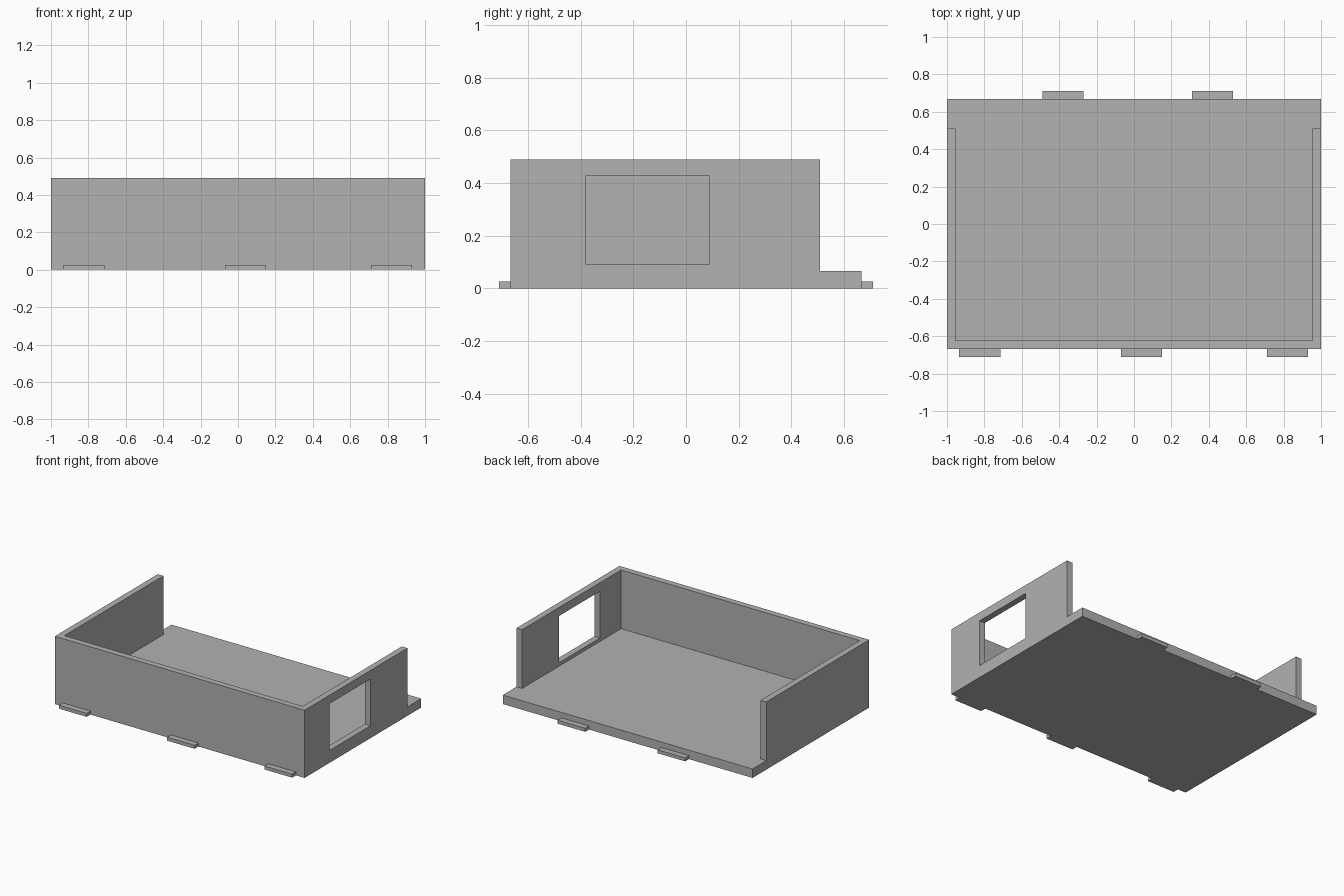
import bpy
import bmesh

cube = bpy.data.objects.get("Cube")
if cube:
    bpy.data.objects.remove(cube, do_unlink=True)

# Overall sizes
HALF_X, HALF_Y, HEIGHT = 1.0, 0.667, 0.49
FLOOR, WALL = 0.065, 0.045
WALL_END = 0.51
TAB_WIDTH, TAB_DEPTH, TAB_HEIGHT = 0.22, 0.043, 0.025

grey = bpy.data.materials.new("plain grey")
grey.use_nodes = True
colour = (0.445, 0.445, 0.445, 1)
grey.diffuse_color = colour
grey.node_tree.nodes["Principled BSDF"].inputs["Base Color"].default_value = colour


def prism(name, outline, z0, z1):
    """Extrude a plan outline from z0 up to z1."""
    bm = bmesh.new()
    base = bm.faces.new([bm.verts.new((x, y, z0)) for x, y in outline])
    top = bmesh.ops.extrude_face_region(bm, geom=[base])["geom"]
    verts = [v for v in top if isinstance(v, bmesh.types.BMVert)]
    bmesh.ops.translate(bm, verts=verts, vec=(0, 0, z1 - z0))
    bmesh.ops.recalc_face_normals(bm, faces=bm.faces)
    mesh = bpy.data.meshes.new(name)
    bm.to_mesh(mesh)
    bm.free()
    mesh.materials.append(grey)
    obj = bpy.data.objects.new(name, mesh)
    bpy.context.collection.objects.link(obj)
    return obj


def box(name, x0, x1, y0, y1, z0, z1):
    return prism(name, [(x0, y0), (x1, y0), (x1, y1), (x0, y1)], z0, z1)


def cut(target, cutter):
    """Subtract the cutter from the target, then discard it."""
    cutter.hide_render = True
    mod = target.modifiers.new("cut", "BOOLEAN")
    mod.operation = "DIFFERENCE"
    mod.solver = "EXACT"
    mod.object = cutter
    bpy.context.view_layer.objects.active = target
    bpy.ops.object.modifier_apply(modifier=mod.name)
    bpy.data.objects.remove(cutter, do_unlink=True)


# Tray: solid block with a T-shaped cavity that leaves three walls
tray = box("tray", -HALF_X, HALF_X, -HALF_Y, HALF_Y, 0, HEIGHT)
inner, outside = HALF_X - WALL, HALF_X + 0.1
half = [(inner, WALL - HALF_Y), (inner, WALL_END), (outside, WALL_END), (outside, 1)]
outline = half + [(-x, y) for x, y in reversed(half)]
cut(tray, prism("cavity_cutter", outline, FLOOR, 1))

# Rectangular opening in the left wall
cut(tray, box("window_cutter", 0.8, 1.2, -0.38, 0.088, 0.09, 0.428))

# Locating tabs along the bottom edges
for side, y, starts in (("front", -HALF_Y - TAB_DEPTH, (-0.935, -0.07, 0.71)),
                        ("back", HALF_Y, (-0.49, 0.31))):
    for i, x in enumerate(starts, 1):
        box(f"{side}_tab_{i}", x, x + TAB_WIDTH, y, y + TAB_DEPTH, 0, TAB_HEIGHT)
